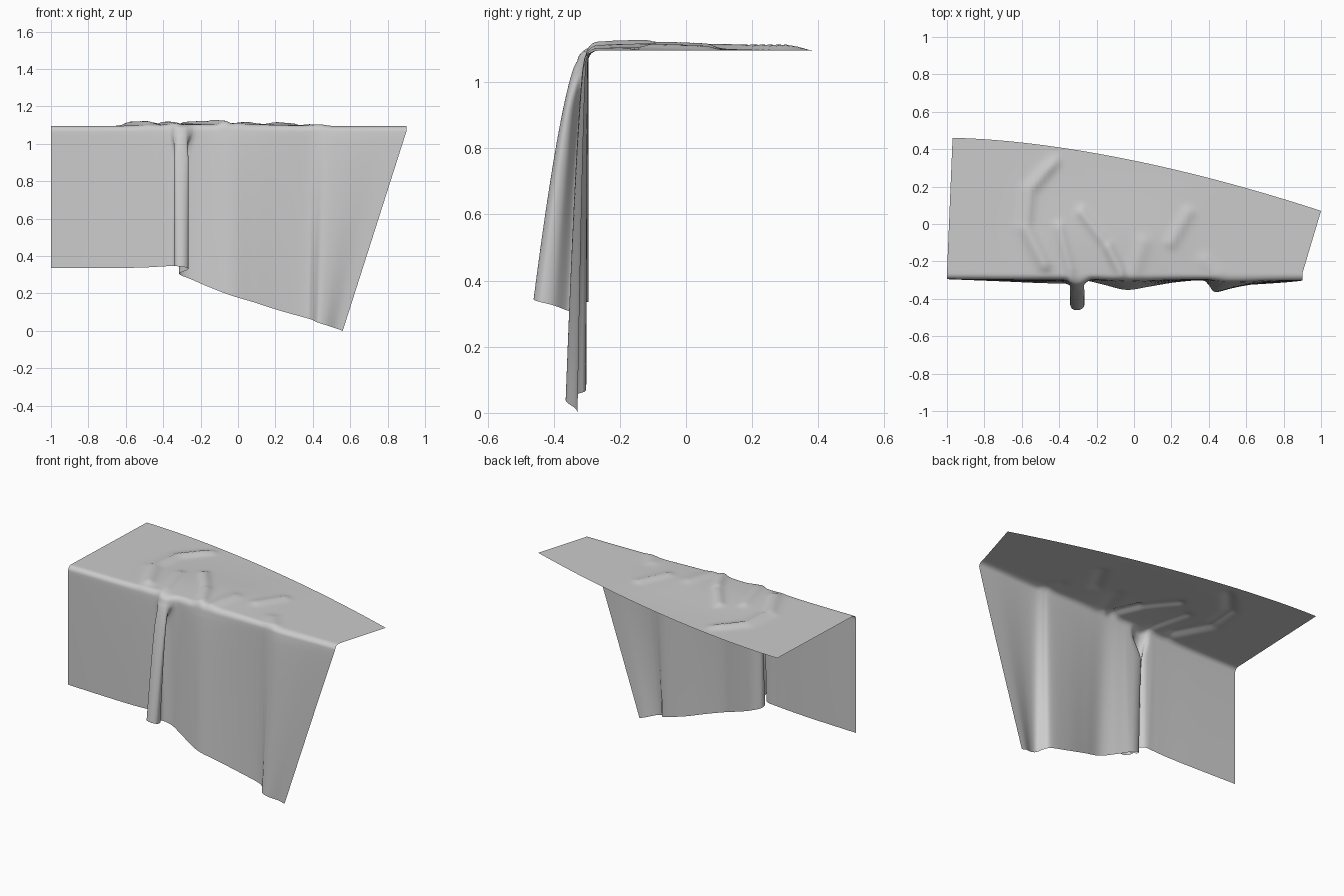
import bpy, math

if "Cube" in bpy.data.objects:
    bpy.data.objects.remove(bpy.data.objects["Cube"])

# Hem control points, left to right: hem x, hem y, hem z, x at the table edge
HEM = [
    (-1.00, -.295, .335, -1.00), (-.70, -.307, .335, -.70), (-.52, -.315, .338, -.53),
    (-.42, -.318, .343, -.43), (-.355, -.322, .347, -.375), (-.328, -.355, .348, -.355),
    (-.343, -.41, .348, -.34), (-.332, -.452, .346, -.32), (-.295, -.46, .342, -.30),
    (-.267, -.44, .335, -.28), (-.272, -.40, .325, -.265), (-.312, -.355, .308, -.25),
    (-.305, -.32, .297, -.235), (-.25, -.305, .275, -.21), (-.16, -.325, .236, -.14),
    (-.04, -.352, .19, -.04), (.08, -.335, .154, .08), (.22, -.312, .109, .23),
    (.36, -.302, .07, .37), (.398, -.325, .058, .42), (.425, -.36, .045, .48),
    (.465, -.36, .032, .58), (.52, -.335, .014, .76), (.56, -.328, .0, .90),
]
# Wrinkles on the top: start x, y, end x, y, height, width
RIDGES = [
    (-.42, .34, -.56, .18, .018, .03), (-.56, .18, -.58, -.02, .018, .03),
    (-.58, -.02, -.48, -.22, .02, .035), (-.28, .06, -.14, -.12, .014, .03),
    (-.14, -.12, -.07, -.26, .02, .03), (-.40, -.02, -.34, -.25, .012, .03),
    (.29, .06, .20, -.10, .012, .03), (.38, -.20, .44, -.27, .008, .04),
    (.05, -.10, .0, -.26, .009, .04),
]
EDGE_Y, TOP_Z, R = -.295, 1.095, .03


def spline(pts, steps):
    """Smooth curve through all control points."""
    out, n = [], len(pts)
    for i in range(n - 1):
        a, b, c, d = (pts[max(0, min(n - 1, i + k))] for k in (-1, 0, 1, 2))
        for s in range(steps):
            t = s / steps
            out.append(tuple(.5 * (2 * q + (r - p) * t + (2 * p - 5 * q + 4 * r - w) * t * t
                                   + (3 * q - p - 3 * r + w) * t ** 3)
                             for p, q, r, w in zip(a, b, c, d)))
    return out + [pts[-1]]


def wrinkle(x, y):
    """Height of the rumpled area above the flat top."""
    h = .013 * math.exp(-((x + .12) / .42) ** 4 - ((y + .1) / .24) ** 2)
    best = 0
    for ax, ay, bx, by, amp, w in RIDGES:
        dx, dy = bx - ax, by - ay
        t = max(0, min(1, ((x - ax) * dx + (y - ay) * dy) / (dx * dx + dy * dy)))
        d = math.hypot(x - ax - t * dx, y - ay - t * dy)
        best = max(best, amp * math.exp(-(d / w) ** 2))
    return h + best


def column(xb, yb, zb, xt):
    """One strip of cloth from the back edge, over the table edge, to the hem."""
    u = max(0, (xt + 1) / 1.9)
    xk, yk = -.97 + 1.97 * u, .46 - .39 * u ** 1.65
    fade = min(1, u / .15, (1 - u) / .15)
    dev, pts = yb - EDGE_Y, []
    for i in range(36):                                   # flat top
        t = i / 36
        x, y = xk + (xt - xk) * t, yk + (EDGE_Y + R - yk) * t
        back = min(1, t * 6)
        pts.append((x, y, TOP_Z + fade * back * wrinkle(x, y)))
    lift = fade * wrinkle(xt, EDGE_Y + R)
    for i in range(6):                                    # rounded bend
        a = i / 6 * math.pi / 2
        pts.append((xt, EDGE_Y + R - R * math.sin(a) + .2 * dev * math.sin(a),
                    TOP_Z - R + R * math.cos(a) + lift * math.cos(a)))
    pleat = -.38 < xt < -.2
    for i in range(41):                                   # hanging drop
        t = i / 40
        g = min(1, t / .22) if pleat else t
        g = g * g * (3 - 2 * g) if pleat else g
        pts.append((xt + (xb - xt) * g, EDGE_Y + dev * (.2 + .8 * t ** .7),
                    TOP_Z - R + (zb - TOP_Z + R) * t))
    return pts


# Draped cloth sheet
cols = [column(*c) for c in spline(HEM, 7)]
n = len(cols[0])
verts = [p for c in cols for p in c]
faces = [(i * n + j, i * n + j + 1, (i + 1) * n + j + 1, (i + 1) * n + j)
         for i in range(len(cols) - 1) for j in range(n - 1)]
mesh = bpy.data.meshes.new("draped_cloth")
mesh.from_pydata(verts, [], faces)
mesh.polygons.foreach_set("use_smooth", [True] * len(faces))
cloth = bpy.data.objects.new("draped_cloth", mesh)
bpy.context.collection.objects.link(cloth)
